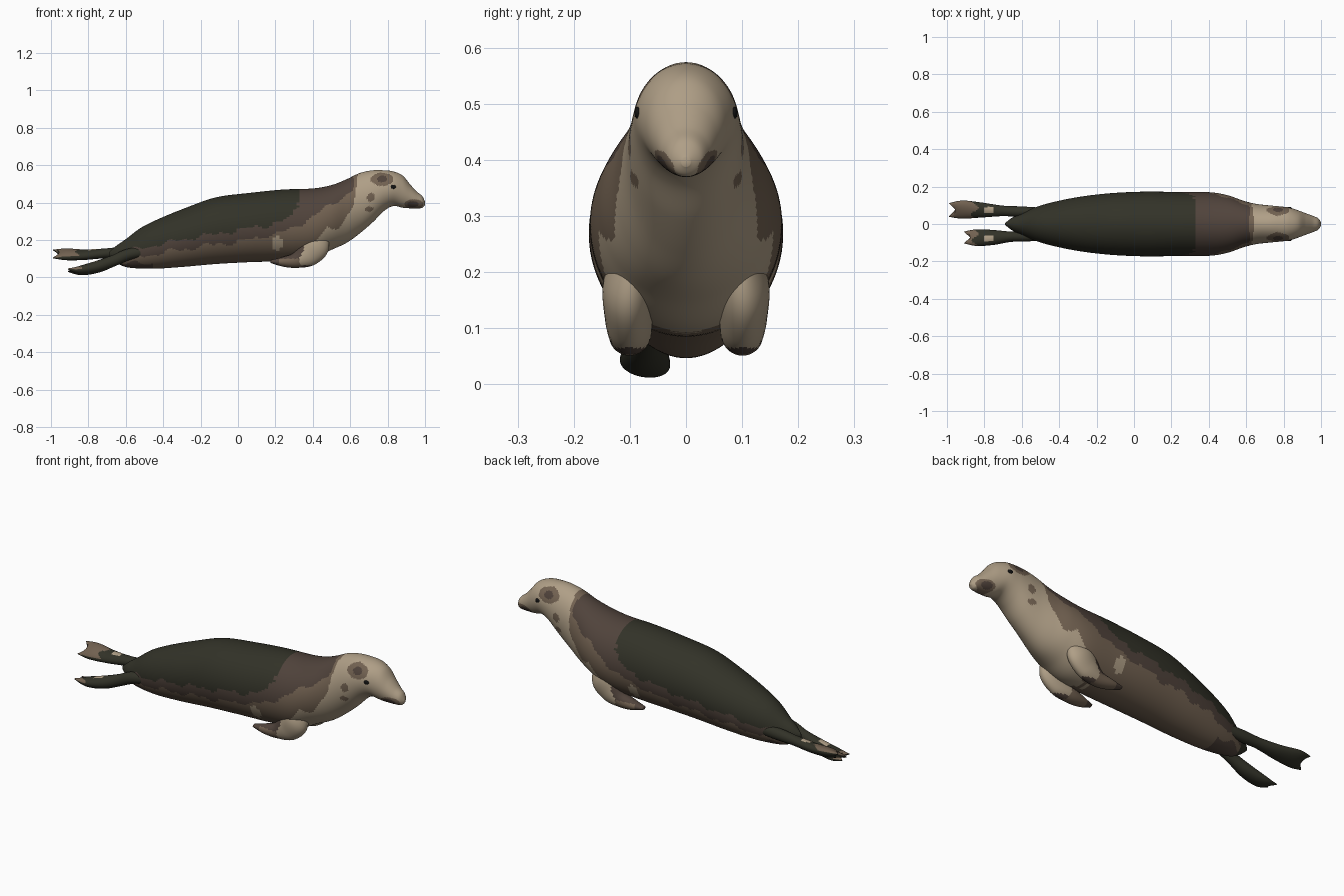
import bpy, math
from mathutils import Vector

old = bpy.data.objects.get("Cube")
if old:
    bpy.data.objects.remove(old, do_unlink=True)


def material(name, rgb):
    m = bpy.data.materials.new(name)
    m.use_nodes = True
    m.diffuse_color = (*rgb, 1)
    bsdf = m.node_tree.nodes["Principled BSDF"]
    bsdf.inputs["Base Color"].default_value = (*rgb, 1)
    bsdf.inputs["Roughness"].default_value = 0.8
    return m


OLIVE, DARK, MID, TAN, BLACK = range(5)
MATS = [material("dark olive fur", (0.032, 0.032, 0.021)),
        material("dark brown fur", (0.08, 0.056, 0.044)),
        material("mid brown fur", (0.17, 0.122, 0.083)),
        material("tan fur", (0.43, 0.345, 0.24)),
        material("black eye", (0.006, 0.006, 0.006))]


def spline(rows, t):
    """Catmull-Rom through the rows, t from 0 to 1."""
    n = len(rows) - 1
    i = min(int(t * n), n - 1)
    f = t * n - i
    p = [rows[min(max(i + k, 0), n)] for k in (-1, 0, 1, 2)]
    return [b + f / 2 * (c - a + f * (2 * a - 5 * b + 4 * c - d + f * (3 * (b - c) + d - a)))
            for a, b, c, d in zip(*p)]


def line(points, x):
    """Straight-line interpolation of (x, z) points."""
    for (xa, za), (xb, zb) in zip(points, points[1:]):
        if x <= xb:
            return za + (zb - za) * max(0, x - xa) / (xb - xa)
    return points[-1][1]


def loft(name, rows, steps, sides, paint, follow=True, notch=0, twist=0):
    """Skin elliptical rings along rows of x, y, z, half width, half height."""
    verts, faces = [], []
    for i in range(steps + 1):
        t = i / steps
        x, y, z, w, h = spline(rows, t)
        w, h = max(w, 0.002), max(h, 0.002)
        a, b = spline(rows, max(t - 0.01, 0)), spline(rows, min(t + 0.01, 1))
        run = (Vector(b[:3]) - Vector(a[:3])).normalized()
        side, up = Vector((0, 1, 0)), Vector((0, 0, 1))
        if follow:
            angle = twist * t
            up = side.cross(run).normalized()
            if up.z < 0:
                up = -up
            side, up = (side * math.cos(angle) + up * math.sin(angle),
                        up * math.cos(angle) - side * math.sin(angle))
        for k in range(sides):
            c, s = math.cos(math.tau * k / sides), math.sin(math.tau * k / sides)
            pull = run * notch * t ** 8 * (1 - c * c)
            verts.append(Vector((x, y, z)) + side * w * c + up * h * s - pull)
    for i in range(steps):
        for k in range(sides):
            j = (k + 1) % sides
            faces.append((i * sides + k, i * sides + j, (i + 1) * sides + j, (i + 1) * sides + k))
    # close both ends with a fan
    for start in (0, steps * sides):
        ring = verts[start:start + sides]
        middle = len(verts)
        verts.append(sum(ring, Vector()) / sides)
        if start and notch:
            verts[-1] = ring[sides // 4] * 0.5 + ring[3 * sides // 4] * 0.5
        for k in range(sides):
            faces.append((start + (k + 1) % sides, start + k, middle))
    return finish(name, verts, faces, paint)


def finish(name, verts, faces, paint):
    mesh = bpy.data.meshes.new(name)
    mesh.from_pydata(verts, [], faces)
    import bmesh
    bm = bmesh.new()
    bm.from_mesh(mesh)
    bmesh.ops.recalc_face_normals(bm, faces=bm.faces)
    bm.to_mesh(mesh)
    bm.free()
    for m in MATS:
        mesh.materials.append(m)
    for p in mesh.polygons:
        p.material_index = paint(p.center, p.normal)
        p.use_smooth = True
    obj = bpy.data.objects.new(name, mesh)
    bpy.context.collection.objects.link(obj)
    return obj


# fur pattern of the body: bands along the flank, spots on the head
BACK = [(-0.65, 0.13), (-0.31, 0.2), (-0.05, 0.245), (0.17, 0.28), (0.28, 0.32), (0.33, 0.4)]
FLANK = [(-0.6, 0.1), (-0.2, 0.165), (0.06, 0.2), (0.28, 0.255), (0.44, 0.35), (0.62, 0.47)]
CHEST = [(0.27, 0.05), (0.36, 0.15), (0.46, 0.23), (0.57, 0.31), (0.62, 0.4), (0.65, 0.6)]


def spot(p, x, z, rx, rz):
    return ((p.x - x) / rx) ** 2 + ((p.z - z) / rz) ** 2 < 1


def body_paint(p, normal):
    ripple = 0.009 * math.sin(31 * p.x) + 0.006 * math.sin(67 * p.x + 1)
    sway = 0.01 * math.sin(28 * p.z)
    if p.x < -0.62:
        return OLIVE
    if p.x < -0.45 and p.z < 0.075 + ripple:
        return DARK
    if p.x < 0.33 + sway and p.z > line(BACK, p.x) + ripple:
        return OLIVE
    if p.x < 0.61 + sway and p.z > line(FLANK, p.x) + ripple:
        return DARK
    if spot(p, 0.77, 0.527, 0.026, 0.018) or spot(p, 0.935, 0.392, 0.03, 0.016):
        return DARK
    if spot(p, 0.77, 0.525, 0.06, 0.038 + ripple / 2) or spot(p, 0.94, 0.392, 0.05, 0.026):
        return MID
    if spot(p, 0.71, 0.43, 0.02, 0.025) or spot(p, 0.70, 0.365, 0.022, 0.014):
        return MID
    if spot(p, 0.21, 0.18, 0.025, 0.04):
        return TAN
    return TAN if p.x > 0.27 and p.z < line(CHEST, p.x) + 2 * ripple else MID


# body: x, top, bottom, half width
PROFILE = [(-0.69, 0.135, 0.115, 0.004), (-0.65, 0.17, 0.08, 0.035), (-0.6, 0.205, 0.056, 0.058),
           (-0.52, 0.265, 0.048, 0.092), (-0.42, 0.315, 0.048, 0.12), (-0.28, 0.372, 0.058, 0.147),
           (-0.12, 0.428, 0.072, 0.165), (0.06, 0.452, 0.082, 0.173), (0.24, 0.47, 0.088, 0.171),
           (0.4, 0.476, 0.103, 0.17), (0.5, 0.494, 0.148, 0.154), (0.58, 0.525, 0.185, 0.126),
           (0.65, 0.558, 0.235, 0.108), (0.72, 0.573, 0.295, 0.1), (0.78, 0.573, 0.355, 0.094),
           (0.83, 0.567, 0.382, 0.088), (0.88, 0.545, 0.373, 0.072), (0.92, 0.498, 0.37, 0.057),
           (0.955, 0.46, 0.37, 0.044), (0.985, 0.435, 0.372, 0.03), (1.0, 0.405, 0.388, 0.008)]
loft("body", [(x, 0, (a + b) / 2, w, (a - b) / 2) for x, a, b, w in PROFILE],
     190, 112, body_paint, follow=False)


# front flippers folded back beside the chest
def front_paint(p, normal):
    ripple = 0.012 * math.sin(50 * p.z)
    if p.x > 0.34 + ripple:
        return TAN if p.z > 0.065 else DARK
    return MID if 0.22 < p.x and p.z < 0.1 else DARK


# hind flippers trailing behind, pale on top near the forked tip
def hind_paint(p, normal):
    if normal.z > 0.25 and p.x < -0.85 + 0.02 * math.sin(90 * p.y):
        return MID
    if normal.z > 0.4 and -0.8 < p.x < -0.75 and abs(abs(p.y) - 0.075) < 0.015:
        return TAN
    return OLIVE


HIND_LEFT = [(-0.46, 0.07, 0.14, 0.015, 0.025), (-0.6, 0.066, 0.135, 0.028, 0.03),
             (-0.7, 0.07, 0.13, 0.028, 0.026), (-0.82, 0.075, 0.122, 0.042, 0.026),
             (-0.92, 0.077, 0.124, 0.052, 0.025), (-0.99, 0.075, 0.126, 0.042, 0.012)]
HIND_RIGHT = [(-0.46, -0.07, 0.145, 0.015, 0.022), (-0.58, -0.066, 0.125, 0.028, 0.03),
              (-0.66, -0.068, 0.092, 0.028, 0.03), (-0.75, -0.072, 0.058, 0.04, 0.032),
              (-0.84, -0.073, 0.038, 0.045, 0.026), (-0.91, -0.072, 0.039, 0.032, 0.012)]
loft("left_hind_flipper", HIND_LEFT, 60, 32, hind_paint, notch=0.035, twist=0.55)
loft("right_hind_flipper", HIND_RIGHT, 60, 32, hind_paint, notch=0.035, twist=-0.2)

FRONT = [(0.46, 0.095, 0.24, 0.02, 0.03), (0.42, 0.103, 0.18, 0.044, 0.075),
         (0.37, 0.102, 0.125, 0.043, 0.07), (0.31, 0.1, 0.092, 0.038, 0.042),
         (0.24, 0.105, 0.084, 0.03, 0.026), (0.175, 0.11, 0.086, 0.014, 0.008)]
for label, s in (("left", 1), ("right", -1)):
    loft(label + "_front_flipper", [(x, s * y, z, w, h) for x, y, z, w, h in FRONT],
         50, 36, front_paint)
    # small dark eyes
    bpy.ops.mesh.primitive_uv_sphere_add(segments=16, ring_count=10, radius=0.014,
                                         location=(0.828, s * 0.085, 0.484))
    eye = bpy.context.object
    eye.name = label + "_eye"
    eye.scale = (1.15, 0.5, 0.8)
    eye.data.materials.append(MATS[BLACK])
    bpy.ops.object.shade_smooth()
